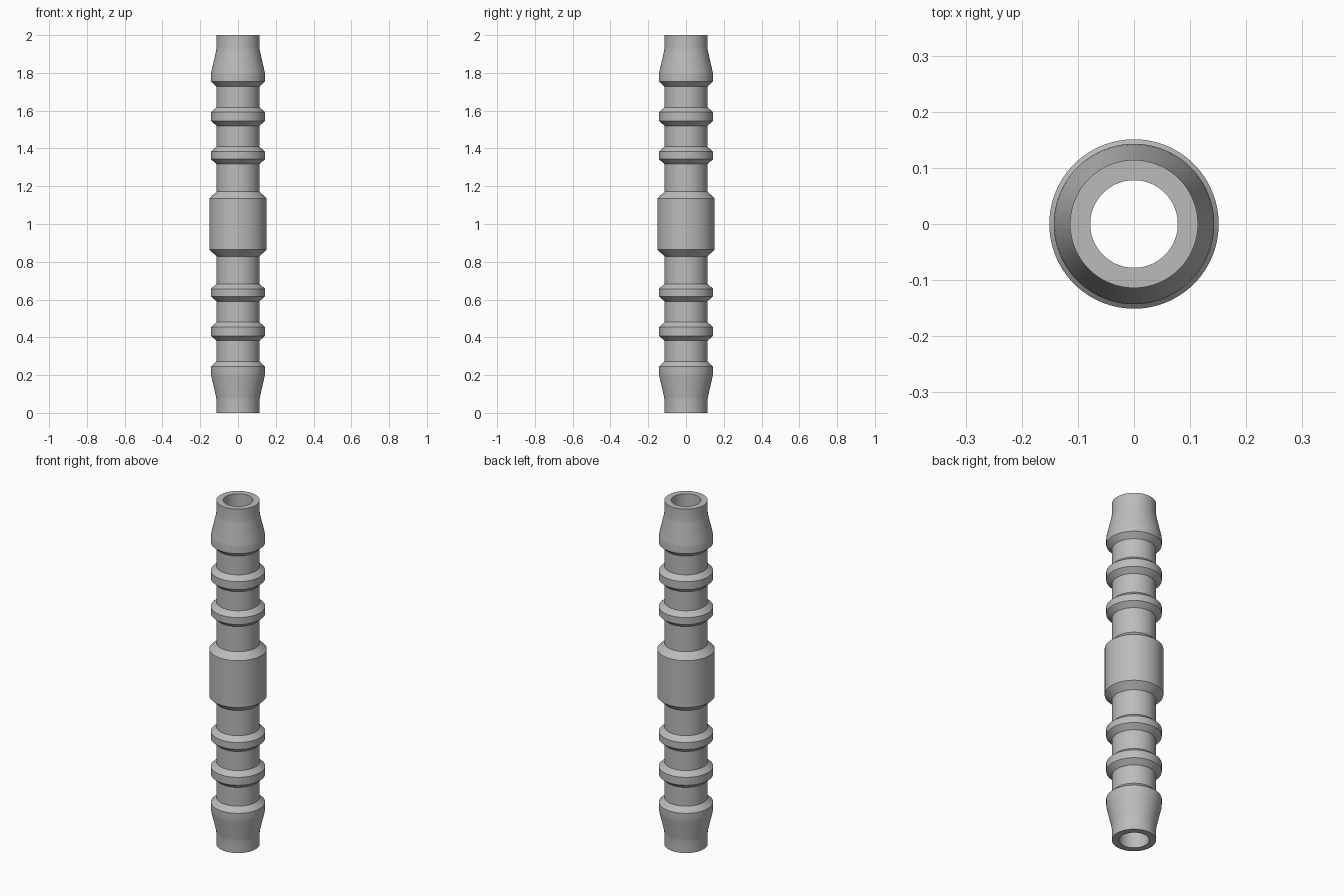
import bpy, bmesh, math
from mathutils import Vector

cube = bpy.data.objects.get("Cube")
if cube:
    bpy.data.objects.remove(cube, do_unlink=True)

SEGMENTS = 96
BORE, TUBE, BARB, COLLAR = 0.078, 0.114, 0.143, 0.151

grey = bpy.data.materials.new("grey plastic")
grey.use_nodes = True
colour = (0.5, 0.5, 0.5, 1)
grey.diffuse_color = colour
grey.node_tree.nodes["Principled BSDF"].inputs["Base Color"].default_value = colour


def ring(low, high, chamfer):
    """Chamfered rib between two heights above the middle."""
    return [(TUBE, low), (BARB, low + chamfer), (BARB, high - chamfer), (TUBE, high)]


# Upper half of the outline, measured from the middle of the connector
half = [(COLLAR, 0.136), (TUBE, 0.171)]
half += ring(0.317, 0.409, 0.026)
half += ring(0.52, 0.618, 0.026)
# End barb: undercut, short land, soft taper to the straight tip
half += [(TUBE, 0.727), (BARB, 0.755), (BARB, 0.79), (0.141, 0.807),
         (0.116, 0.916), (TUBE, 0.935), (TUBE, 1.0)]

# Mirror the outline and close it through the bore
outline = [(r, -z) for r, z in reversed(half)] + half
outline += [(BORE, 1.0), (BORE, -1.0)]

# Lathe the closed outline round the vertical axis
bm = bmesh.new()
verts = [bm.verts.new((r, 0, z + 1)) for r, z in outline]
edges = [bm.edges.new((v, verts[(i + 1) % len(verts)])) for i, v in enumerate(verts)]
bmesh.ops.spin(bm, geom=verts + edges, cent=Vector(), axis=Vector((0, 0, 1)),
               angle=math.tau, steps=SEGMENTS, use_merge=True)
bmesh.ops.remove_doubles(bm, verts=bm.verts, dist=0.0001)
bmesh.ops.recalc_face_normals(bm, faces=bm.faces)

mesh = bpy.data.meshes.new("hose_connector")
bm.to_mesh(mesh)
bm.free()
mesh.materials.append(grey)
connector = bpy.data.objects.new("hose_connector", mesh)
bpy.context.collection.objects.link(connector)

# Smooth round surfaces, crisp chamfer edges
bpy.ops.object.select_all(action="DESELECT")
connector.select_set(True)
bpy.context.view_layer.objects.active = connector
bpy.ops.object.shade_smooth_by_angle(angle=math.radians(25))
